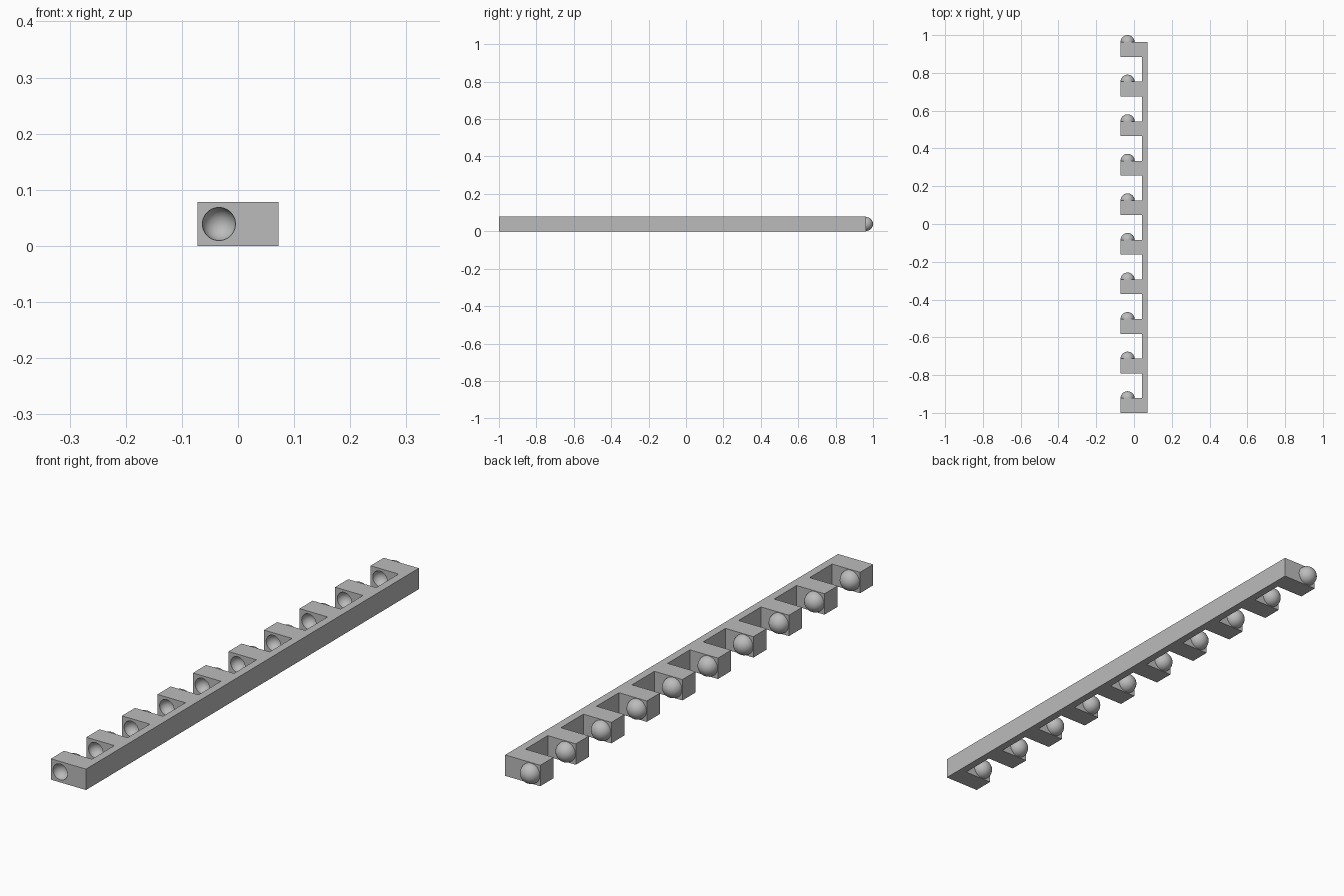
import bpy, bmesh
from mathutils import Matrix, Vector

if "Cube" in bpy.data.objects:
    bpy.data.objects.remove(bpy.data.objects["Cube"])

COUNT = 10
HALF_W, HEIGHT, DEPTH = 0.0725, 0.078, 0.0775
SPINE_X = 0.043
BALL_X, BALL_R, SOCKET_R = -0.034, 0.0372, 0.0295
END = 1 - BALL_R
PITCH = (END + 1 - DEPTH) / (COUNT - 1)
fronts = [-1 + i * PITCH for i in range(COUNT)]

grey = bpy.data.materials.new("plain grey")
grey.use_nodes = True
grey.diffuse_color = (0.5, 0.5, 0.5, 1)
grey.node_tree.nodes["Principled BSDF"].inputs["Base Color"].default_value = (0.5, 0.5, 0.5, 1)


def make(name, bm):
    bmesh.ops.recalc_face_normals(bm, faces=bm.faces)
    mesh = bpy.data.meshes.new(name)
    bm.to_mesh(mesh)
    bm.free()
    mesh.materials.append(grey)
    obj = bpy.data.objects.new(name, mesh)
    bpy.context.collection.objects.link(obj)
    return obj


def spheres(name, radius, centres):
    bm = bmesh.new()
    for y in centres:
        place = Matrix.Translation((BALL_X, y, HEIGHT / 2)) @ Matrix.Rotation(1.5708, 4, "X")
        bmesh.ops.create_uvsphere(bm, u_segments=40, v_segments=20, radius=radius, matrix=place)
    return make(name, bm)


def smooth(obj):
    bpy.ops.object.select_all(action="DESELECT")
    obj.select_set(True)
    bpy.context.view_layer.objects.active = obj
    bpy.ops.object.shade_smooth_by_angle(angle=0.6)


# Comb outline: straight spine with square teeth, extruded upwards
outline = [(HALF_W, END), (HALF_W, -1)]
for y in fronts:
    outline += [(SPINE_X, y), (-HALF_W, y), (-HALF_W, y + DEPTH), (SPINE_X, y + DEPTH)]
outline = outline[:2] + outline[3:-1]
bm = bmesh.new()
base = bm.faces.new([bm.verts.new((x, y, 0)) for x, y in outline])
top = bmesh.ops.extrude_face_region(bm, geom=[base])["geom"]
bmesh.ops.translate(bm, vec=Vector((0, 0, HEIGHT)),
                    verts=[v for v in top if isinstance(v, bmesh.types.BMVert)])
comb = make("toothed_bar", bm)

# Round sockets in the front of every tooth
cutter = spheres("socket_cutter", SOCKET_R, fronts)
cutter.hide_render = True
cut = comb.modifiers.new("sockets", "BOOLEAN")
cut.operation = "DIFFERENCE"
cut.solver = "EXACT"
cut.object = cutter
bpy.context.view_layer.objects.active = comb
bpy.ops.object.modifier_apply(modifier=cut.name)
bpy.data.objects.remove(cutter)
smooth(comb)

# Balls half sunk into the back of every tooth
smooth(spheres("tooth_balls", BALL_R, [y + DEPTH for y in fronts]))
